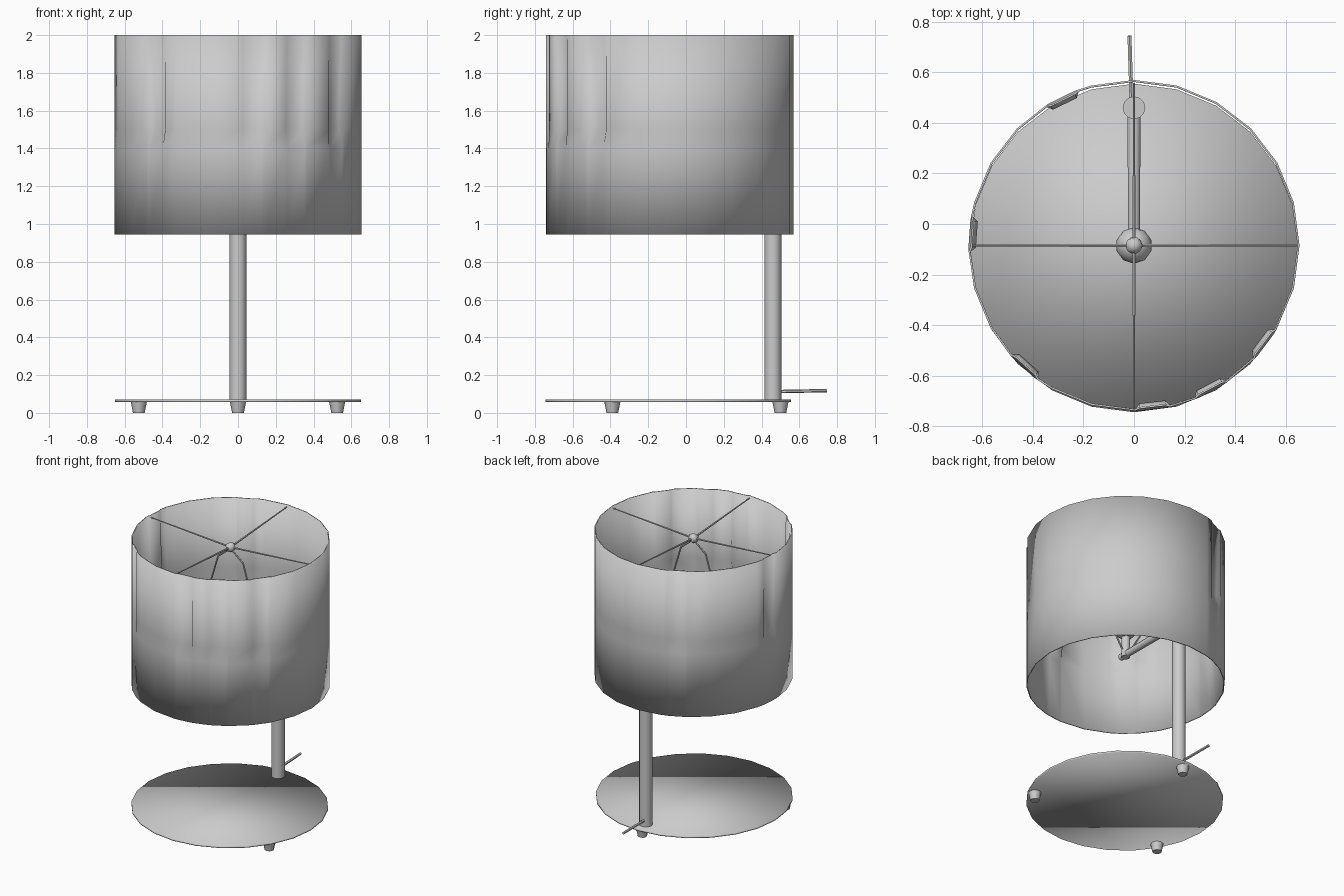
import bpy, bmesh, math
from mathutils import Vector

if "Cube" in bpy.data.objects:
    bpy.data.objects.remove(bpy.data.objects["Cube"], do_unlink=True)

grey = bpy.data.materials.new("plain grey")
grey.use_nodes = True
grey.diffuse_color = (0.6, 0.6, 0.6, 1)
grey.node_tree.nodes["Principled BSDF"].inputs["Base Color"].default_value = (0.6, 0.6, 0.6, 1)

CX, CY = 0.0, -0.085      # lampshade axis
R, LOW, TOP = 0.655, 0.945, 2.0
POLE_Y = 0.46


def finish(obj, name, sharp=None):
    obj.name = name
    obj.data.materials.append(grey)
    bpy.ops.object.select_all(action="DESELECT")
    obj.select_set(True)
    bpy.context.view_layer.objects.active = obj
    if sharp is None:
        bpy.ops.object.shade_smooth()
    else:
        bpy.ops.object.shade_smooth_by_angle(angle=math.radians(sharp))
    return obj


def rod(name, a, b, r1, r2=None, sides=10, sharp=50):
    """Straight round bar from a to b."""
    a, b = Vector(a), Vector(b)
    bpy.ops.mesh.primitive_cone_add(vertices=sides, radius1=r1, radius2=r1 if r2 is None else r2,
                                    depth=(b - a).length, location=(a + b) / 2)
    obj = bpy.context.object
    obj.rotation_euler = (b - a).to_track_quat("Z", "Y").to_euler()
    return finish(obj, name, sharp)


def ball(name, loc, r, level=2):
    bpy.ops.mesh.primitive_ico_sphere_add(subdivisions=level, radius=r, location=loc)
    return finish(bpy.context.object, name)


# Lampshade: thin drum with shallow tapering pleats pressed into its upper half
pleats = [-42, 6.6, 28, 53, 206, 266]
HALF = 6
columns = []
for p in pleats:
    columns += [(p - HALF, 0), (p - HALF * 0.75, 1), (p + HALF * 0.75, 1), (p + HALF, 0)]
for i in range(24):
    a = i * 15
    if all(abs((a - p + 180) % 360 - 180) > HALF + 3 for p in pleats):
        columns.append((a, 0))
columns = sorted((a % 360, d) for a, d in columns)
rows = [(LOW, 0), (1.4, 0), (1.5, 0.022), (TOP, 0.008)]

bm = bmesh.new()
grid = []
for a, dent in columns:
    t = math.radians(a)
    grid.append([bm.verts.new((CX + (R - dent * d) * math.sin(t), CY - (R - dent * d) * math.cos(t), z))
                 for z, d in rows])
for i, col in enumerate(grid):
    nxt = grid[(i + 1) % len(grid)]
    for j in range(len(rows) - 1):
        bm.faces.new((col[j], nxt[j], nxt[j + 1], col[j + 1]))
mesh = bpy.data.meshes.new("lampshade")
bm.to_mesh(mesh)
bm.free()
shade = bpy.data.objects.new("lampshade", mesh)
bpy.context.collection.objects.link(shade)
finish(shade, "lampshade")
wall = shade.modifiers.new("wall", "SOLIDIFY")
wall.thickness = 0.008
wall.offset = -1

# Spider frame holding the shade
HUB = (CX, CY, 1.94)
for i in range(4):
    t = math.radians(90 * i)
    rim = (CX + (R - 0.012) * math.cos(t), CY + (R - 0.012) * math.sin(t), 1.985)
    rod(f"shade_spoke_{i + 1}", HUB, rim, 0.007, 0.004, 6)
ball("spoke_hub", HUB, 0.038, 1)

# Harp wires from the socket up to the hub
for side in (-1, 1):
    path = [(0.03, 1.2), (0.15, 1.4), (0.16, 1.65), (0.1, 1.85), (0.0, 1.93)]
    for i in range(len(path) - 1):
        (xa, za), (xb, zb) = path[i], path[i + 1]
        rod(f"harp_{'left' if side > 0 else 'right'}_{i + 1}",
            (side * xa, CY, za), (side * xb, CY, zb), 0.006, sides=6)

# Bulb and socket
rod("bulb_socket", (CX, CY, 1.15), (CX, CY, 1.3), 0.03)
ball("bulb", (CX, CY, 1.36), 0.072)

# Pole and arm
rod("pole", (0, POLE_Y, 0.065), (0, POLE_Y, 1.22), 0.045, sides=12)
rod("arm", (0, POLE_Y, 1.17), (0, CY - 0.05, 1.17), 0.028, 0.023)

# Base disc with softly rolled rim shading
rod("base", (0, -0.095, 0.058), (0, -0.095, 0.07), 0.65, sides=24, sharp=None)

# Feet
for name, x, y in (("foot_left", 0.525, -0.39), ("foot_right", -0.525, -0.39), ("foot_back", 0, 0.5)):
    rod(name, (x, y, 0), (x, y, 0.06), 0.031, 0.043, 8)

# Cord leaving the pole
rod("cord", (-0.01, 0.49, 0.113), (-0.018, 0.745, 0.118), 0.009, sides=6)
